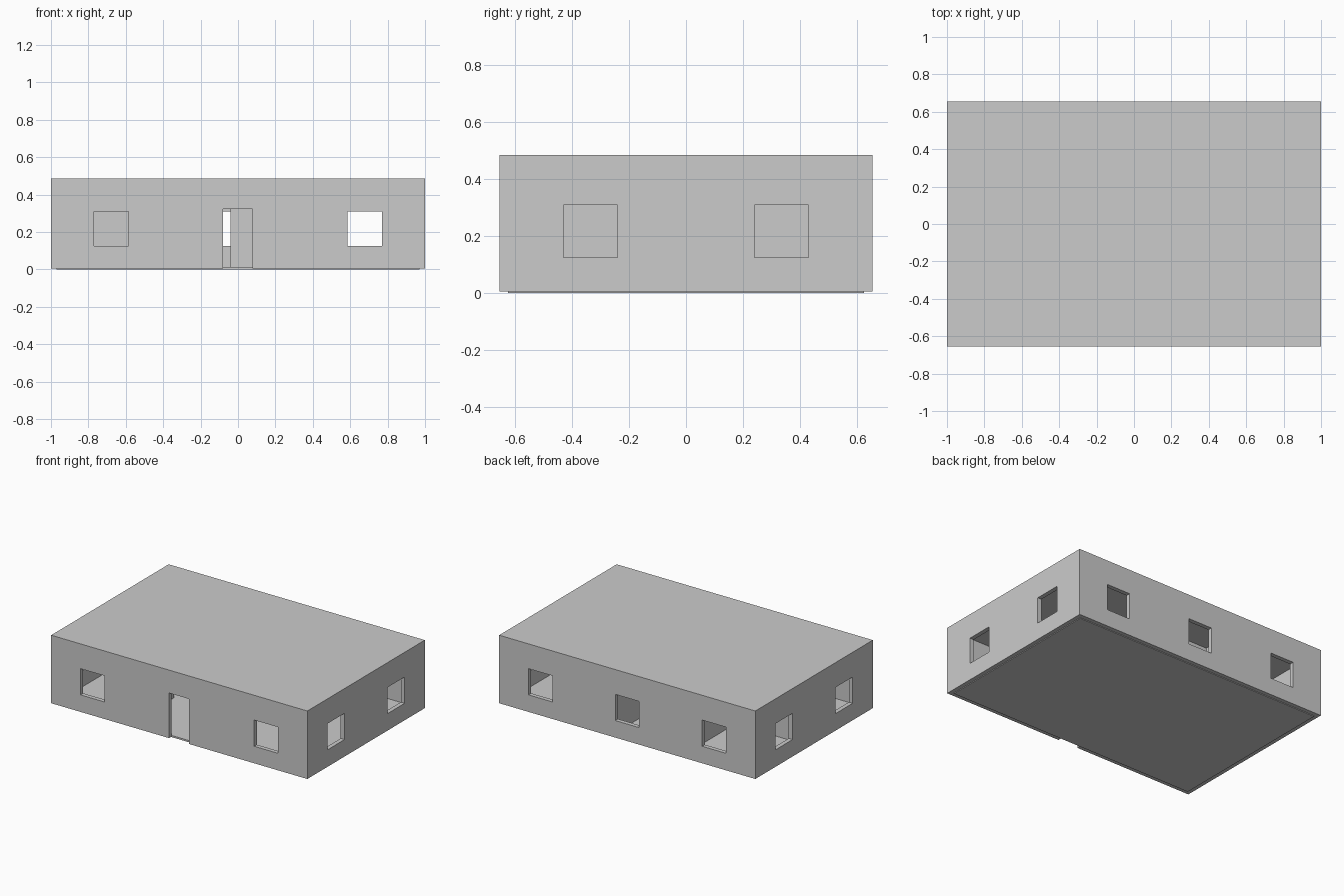
import bpy, bmesh
from mathutils import Matrix

if "Cube" in bpy.data.objects:
    bpy.data.objects.remove(bpy.data.objects["Cube"])

W, D, H = 1.0, 0.655, 0.485      # half width, half depth, height
T, ROOF, BASE = 0.03, 0.03, 0.005
TOP = H - ROOF


def boxes(name, ranges):
    """One object made of boxes given as (x0, x1, y0, y1, z0, z1)."""
    bm = bmesh.new()
    for x0, x1, y0, y1, z0, z1 in ranges:
        m = (Matrix.Translation(((x0 + x1) / 2, (y0 + y1) / 2, (z0 + z1) / 2))
             @ Matrix.Diagonal((x1 - x0, y1 - y0, z1 - z0, 1)))
        bmesh.ops.create_cube(bm, size=1, matrix=m)
    mesh = bpy.data.meshes.new(name)
    bm.to_mesh(mesh)
    bm.free()
    ob = bpy.data.objects.new(name, mesh)
    bpy.context.collection.objects.link(ob)
    return ob


def cut(ob, ranges):
    """Cut box openings and bake the result."""
    cutter = boxes("cutter", ranges)
    cutter.hide_render = True
    mod = ob.modifiers.new("openings", 'BOOLEAN')
    mod.operation, mod.solver, mod.object = 'DIFFERENCE', 'EXACT', cutter
    bpy.context.view_layer.objects.active = ob
    bpy.ops.object.modifier_apply(modifier=mod.name)
    bpy.data.objects.remove(cutter)


Z0, Z1 = 0.125, 0.31             # window sill and head
DOOR = 0.323                     # door head
E = 0.05                         # cutter overshoot

# Outer walls
front = boxes("front_wall", [(-W, W, -D, -D + T, BASE, TOP)])
cut(front, [(x - .093, x + .093, -D - E, -D + T + E, Z0, Z1) for x in (-.678, .678)]
    + [(-.08, .077, -D - E, -D + T + E, -E, DOOR)])

back = boxes("back_wall", [(-W, W, D - T, D, BASE, TOP)])
cut(back, [(x - .093, x + .093, D - T - E, D + E, Z0, Z1) for x in (-.678, 0, .678)])

for name, s in (("left_wall", -1), ("right_wall", 1)):
    x0, x1 = sorted((s * W, s * (W - T)))
    wall = boxes(name, [(x0, x1, -D + T, D - T, BASE, TOP)])
    cut(wall, [(x0 - E, x1 + E, y - .095, y + .095, Z0, Z1) for y in (-.335, .335)])

# Floor and flat roof
boxes("floor", [(-W + T, W - T, -D + T, D - T, 0, .012)])
boxes("roof", [(-W, W, -D, D, TOP, H)])

# Inner walls with doorways: two cross walls, a hall wall and a left room divider
for name, x in (("left_partition", -.41), ("right_partition", .14)):
    wall = boxes(name, [(x - .015, x + .015, -D + T, D - T, BASE, TOP)])
    cut(wall, [(x - E, x + E, -.15, .01, -E, DOOR)])

hall = boxes("hall_partition", [(-.395, .125, .215, .245, BASE, TOP)])
cut(hall, [(-.2, -.04, .15, .3, -E, DOOR)])

boxes("room_divider", [(-W + T, -.425, .03, .06, BASE, TOP)])
